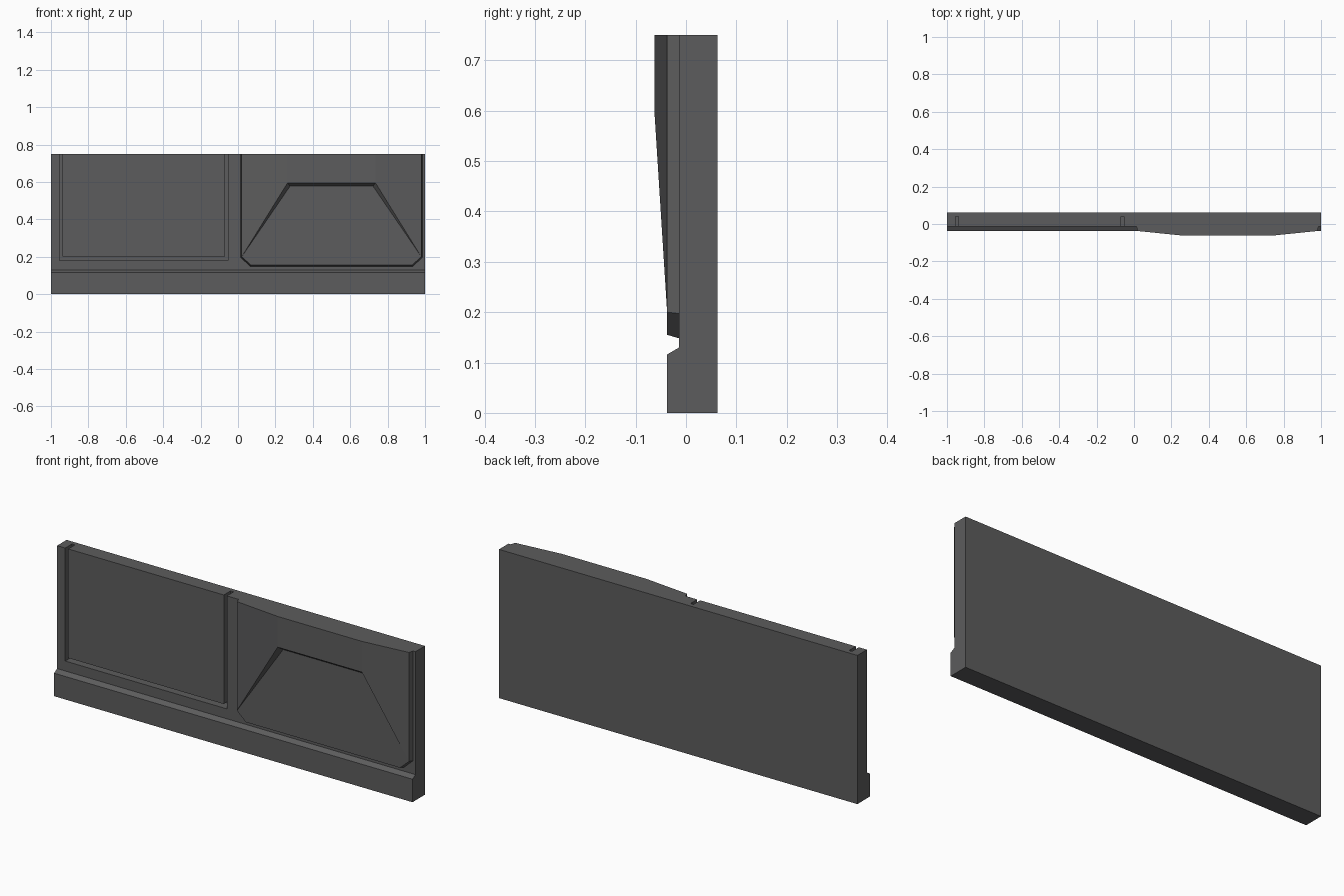
import bpy, bmesh

if "Cube" in bpy.data.objects:
    bpy.data.objects.remove(bpy.data.objects["Cube"])

mat = bpy.data.materials.new("dark_grey")
mat.diffuse_color = (0.107, 0.107, 0.109, 1)
mat.use_nodes = True
mat.node_tree.nodes["Principled BSDF"].inputs["Base Color"].default_value = mat.diffuse_color


def finish(name, bm):
    bmesh.ops.recalc_face_normals(bm, faces=bm.faces)
    me = bpy.data.meshes.new(name)
    bm.to_mesh(me)
    bm.free()
    me.materials.append(mat)
    ob = bpy.data.objects.new(name, me)
    bpy.context.collection.objects.link(ob)
    return ob


def prism(name, pts, offset):
    """Extrude a closed 3D outline by an offset vector."""
    bm = bmesh.new()
    f = bm.faces.new([bm.verts.new(p) for p in pts])
    r = bmesh.ops.extrude_face_region(bm, geom=[f])
    bmesh.ops.translate(bm, vec=offset,
                        verts=[v for v in r["geom"] if isinstance(v, bmesh.types.BMVert)])
    return finish(name, bm)


BACK, FACE, RAISED, PROUD, TOP = 0.0625, -0.0135, -0.0375, -0.0625, 0.75

# Wall slab with its plinth, as one side profile
profile = [(BACK, 0), (BACK, TOP), (FACE, TOP), (FACE, 0.13), (RAISED, 0.116), (RAISED, 0)]
slab = prism("wall_slab", [(-1, y, z) for y, z in profile], (2, 0, 0))

# U-shaped groove around the left panel
u = [(-0.955, 0.8), (-0.955, 0.18), (-0.053, 0.18), (-0.053, 0.8),
     (-0.07, 0.8), (-0.07, 0.2), (-0.938, 0.2), (-0.938, 0.8)]
groove = prism("groove_cutter", [(x, -0.02, z) for x, z in u], (0, 0.06, 0))
groove.hide_render = True
mod = slab.modifiers.new("groove", "BOOLEAN")
mod.object, mod.operation, mod.solver = groove, "DIFFERENCE", "EXACT"
bpy.context.view_layer.objects.active = slab
bpy.ops.object.modifier_apply(modifier="groove")
bpy.data.objects.remove(groove)

# Right panel: flat lower field, hood standing proud over an undercut trapezoid
bm = bmesh.new()
CX = 0.5


def pair(dx, y, z):
    return [bm.verts.new((CX + s * dx, y, z)) for s in (-1, 1)]


top = pair(0.48, RAISED, TOP)
side = pair(0.48, RAISED, 0.2)
foot = pair(0.43, RAISED, 0.155)
top_b = pair(0.487, FACE, TOP)
side_b = pair(0.487, FACE, 0.197)
foot_b = pair(0.434, FACE, 0.148)
crest_top = pair(0.235, PROUD, TOP)
crest = pair(0.235, PROUD, 0.595)
inner = pair(0.222, RAISED, 0.577)
for i in (0, 1):
    bm.faces.new((top[i], side[i], crest[i], crest_top[i]))
    bm.faces.new((side[i], inner[i], crest[i]))
    bm.faces.new((top[i], top_b[i], side_b[i], side[i]))
    bm.faces.new((side[i], side_b[i], foot_b[i], foot[i]))
for a, b in ((crest_top, crest), (crest, inner), (foot, foot_b)):
    bm.faces.new((a[0], a[1], b[1], b[0]))
bm.faces.new((side[0], foot[0], foot[1], side[1], inner[1], inner[0]))
bm.faces.new((top_b[0], top[0], crest_top[0], crest_top[1], top[1], top_b[1]))
bm.faces.new((top_b[0], side_b[0], foot_b[0], foot_b[1], side_b[1], top_b[1]))
finish("hooded_panel", bm)
